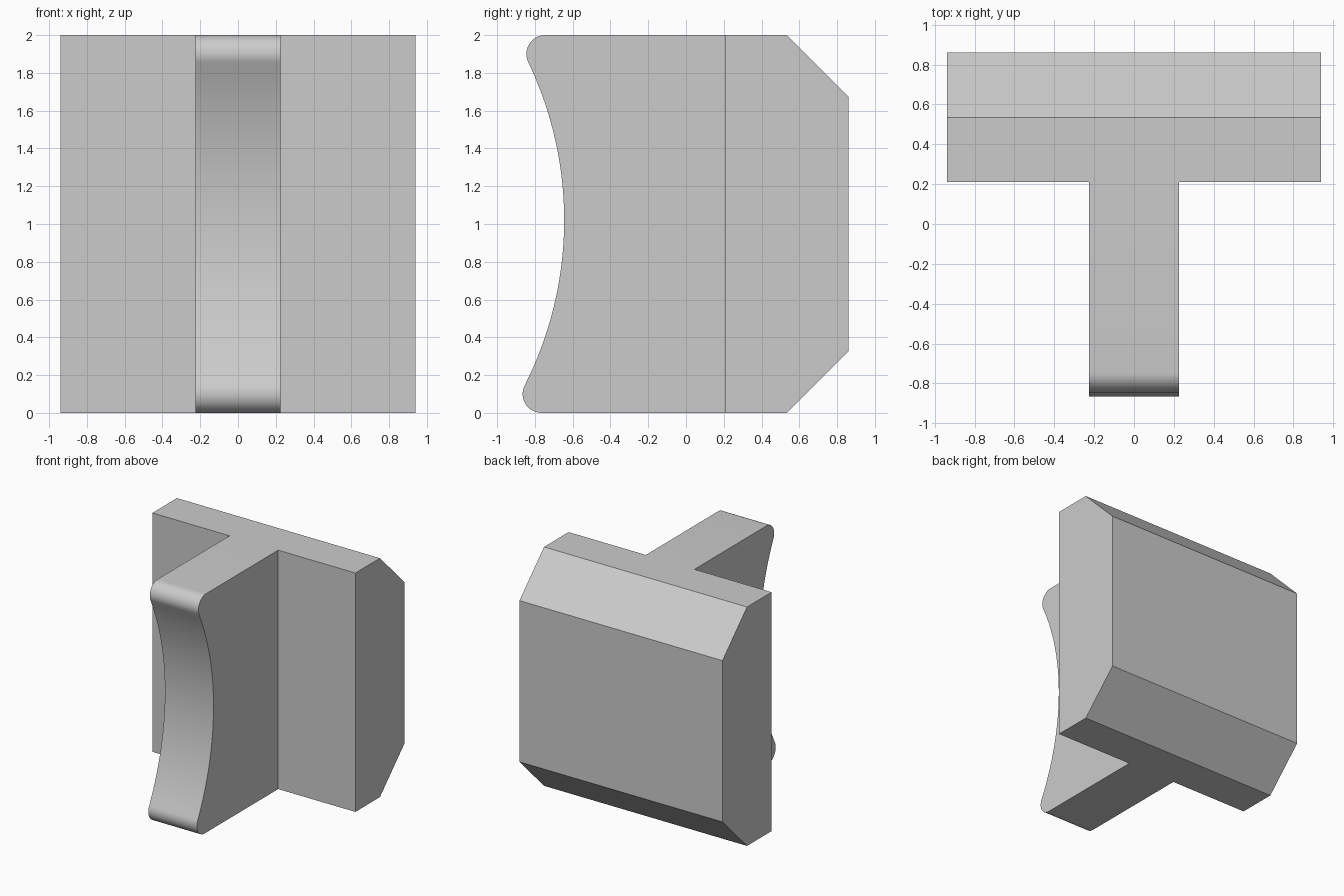
import bpy, bmesh
from math import sin, cos, radians

cube = bpy.data.objects.get("Cube")
if cube:
    bpy.data.objects.remove(cube, do_unlink=True)

HALF_WIDTH, HALF_WEB = 0.94, 0.225
BACK, FRONT, HEIGHT = 0.86, 0.21, 2.0


def arc(cy, cz, r, start, end, steps):
    """Points on an arc in the y-z plane, angles in degrees."""
    angles = [radians(start + (end - start) * i / steps) for i in range(steps + 1)]
    return [(cy + r * cos(a), cz + r * sin(a)) for a in angles]


def sweep(bm, profile, stations, caps, is_open):
    """Sweep a y-z profile through x stations, leaving out sides where is_open(span, side)."""
    rings = [[bm.verts.new((x, y, z)) for y, z in profile] for x in stations]
    n = len(profile)
    for span, (a, b) in enumerate(zip(rings, rings[1:])):
        for i in range(n):
            if not is_open(span, i):
                j = (i + 1) % n
                bm.faces.new((a[i], a[j], b[j], b[i]))
    for k in caps:
        bm.faces.new(rings[k])


bm = bmesh.new()

# Wide back plate with chamfered rear edges, open where the web joins it
plate = [(FRONT, 0), (0.535, 0), (BACK, 0.325), (BACK, 1.675), (0.535, HEIGHT), (FRONT, HEIGHT)]
sweep(bm, plate, [-HALF_WIDTH, -HALF_WEB, HALF_WEB, HALF_WIDTH], (0, -1),
      lambda span, side: span == 1 and side == len(plate) - 1)

# Central web: rounded lips at top and bottom, hollow curved front
web = [(FRONT, HEIGHT)]
web += arc(-0.745, 1.9, 0.1, 90, 205.6, 14)
web += arc(-2.58, 1.02, 1.935, 25.6, -26.9, 40)[1:-1]
web += arc(-0.765, 0.1, 0.1, 153.1, 270, 14)
web += [(FRONT, 0)]
sweep(bm, web, [-HALF_WEB, HALF_WEB], (0, -1),
      lambda span, side: side == len(web) - 1)

bmesh.ops.remove_doubles(bm, verts=bm.verts, dist=0.0005)
bmesh.ops.recalc_face_normals(bm, faces=bm.faces)

mesh = bpy.data.meshes.new("t_shaped_block")
bm.to_mesh(mesh)
bm.free()
block = bpy.data.objects.new("t_shaped_block", mesh)
bpy.context.collection.objects.link(block)

# Single plain grey
grey = bpy.data.materials.new("plain_grey")
grey.use_nodes = True
colour = (0.6, 0.6, 0.6, 1)
grey.diffuse_color = colour
grey.node_tree.nodes["Principled BSDF"].inputs["Base Color"].default_value = colour
mesh.materials.append(grey)

# Smooth curves, crisp corners
bpy.ops.object.select_all(action='DESELECT')
block.select_set(True)
bpy.context.view_layer.objects.active = block
bpy.ops.object.shade_smooth_by_angle(angle=radians(30))
